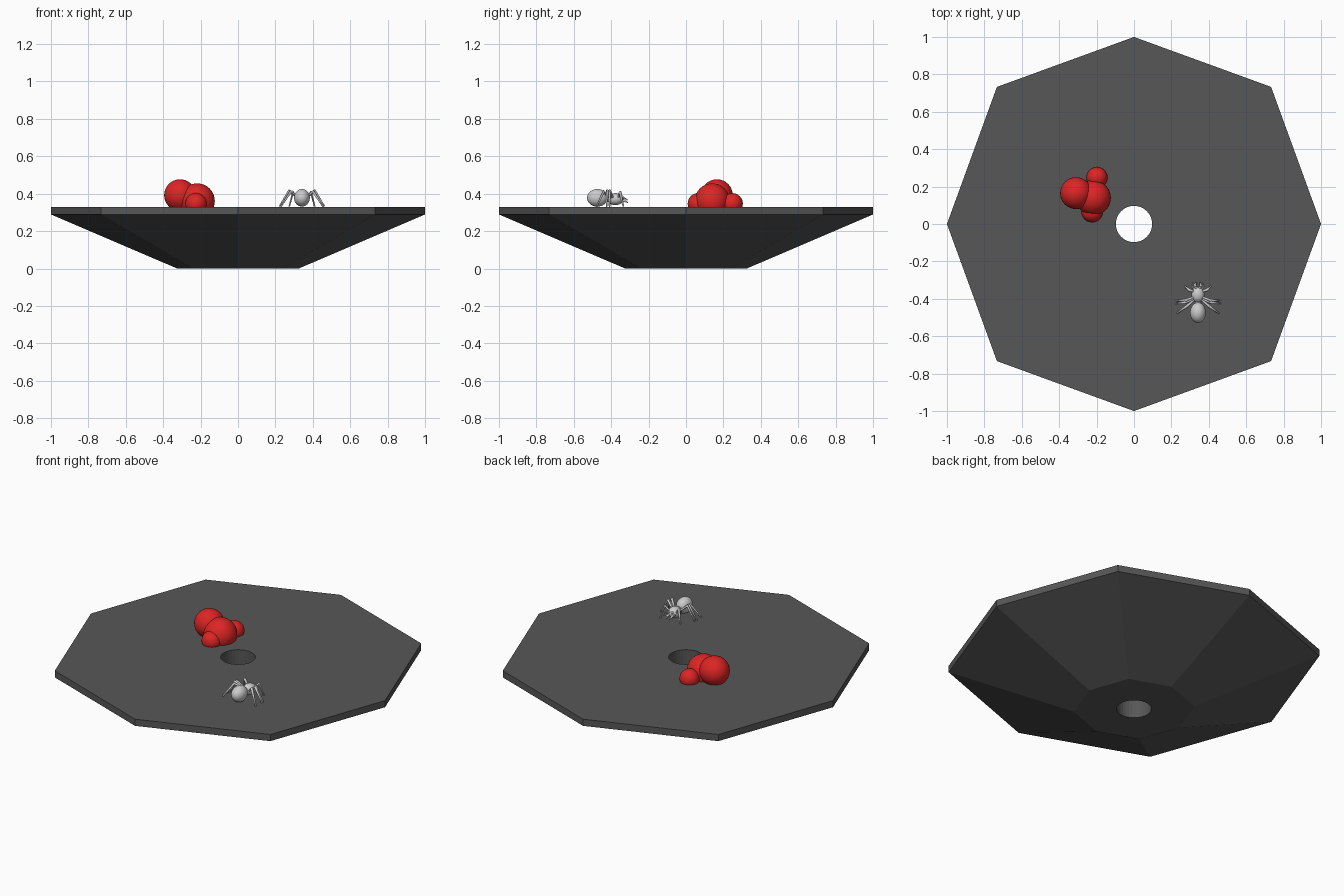
import bpy, bmesh, math
from mathutils import Vector

if "Cube" in bpy.data.objects:
    bpy.data.objects.remove(bpy.data.objects["Cube"])


def material(name, rgb):
    m = bpy.data.materials.new(name)
    m.diffuse_color = (*rgb, 1)
    m.use_nodes = True
    m.node_tree.nodes["Principled BSDF"].inputs["Base Color"].default_value = m.diffuse_color
    return m


charcoal = material("charcoal", (0.095, 0.095, 0.095))
red = material("red", (0.72, 0.018, 0.018))
pale_grey = material("pale grey", (0.6, 0.6, 0.6))


def finish(bm, name, mat, smooth):
    bmesh.ops.recalc_face_normals(bm, faces=bm.faces)
    me = bpy.data.meshes.new(name)
    bm.to_mesh(me)
    bm.free()
    me.materials.append(mat)
    for p in me.polygons:
        p.use_smooth = smooth
    ob = bpy.data.objects.new(name, me)
    bpy.context.collection.objects.link(ob)
    return ob


def ball(name, mat, centre, radii, seg=32):
    bm = bmesh.new()
    bmesh.ops.create_uvsphere(bm, u_segments=seg, v_segments=seg // 2, radius=1)
    bmesh.ops.scale(bm, vec=radii, verts=bm.verts)
    bmesh.ops.translate(bm, vec=centre, verts=bm.verts)
    return finish(bm, name, mat, True)


def tube(name, mat, points, radii):
    cu = bpy.data.curves.new(name, 'CURVE')
    cu.dimensions = '3D'
    cu.bevel_depth = 1.0
    cu.bevel_resolution = 2
    cu.use_fill_caps = True
    sp = cu.splines.new('POLY')
    sp.points.add(len(points) - 1)
    for pt, co, r in zip(sp.points, points, radii):
        pt.co = (*co, 1)
        pt.radius = r
    cu.materials.append(mat)
    ob = bpy.data.objects.new(name, cu)
    bpy.context.collection.objects.link(ob)


# Tapered octagonal slab with a round hole through the middle
STEPS = 4
corners = [Vector((1, 0)), Vector((0.733, 0.733)), Vector((0, 1)), Vector((-0.733, 0.733)),
           Vector((-1, 0)), Vector((-0.733, -0.733)), Vector((0, -1)), Vector((0.733, -0.733))]
octagon = [corners[i].lerp(corners[(i + 1) % 8], s / STEPS) for i in range(8) for s in range(STEPS)]
n = len(octagon)
circle = [Vector((math.cos(math.tau * i / n), math.sin(math.tau * i / n))) for i in range(n)]
bm = bmesh.new()
rings = [[bm.verts.new((p.x * s, p.y * s, z)) for p in shape] for shape, s, z in
         ((circle, 0.097, 0.33), (octagon, 1, 0.33), (octagon, 1, 0.289),
          (octagon, 0.325, 0), (circle, 0.097, 0))]
for k in range(5):
    a, b = rings[k], rings[(k + 1) % 5]
    for i in range(n):
        j = (i + 1) % n
        bm.faces.new((a[i], a[j], b[j], b[i]))
finish(bm, "octagonal_slab", charcoal, False)

# Cluster of red balls resting in the slab
for i, (c, r) in enumerate((((-0.310, 0.165, 0.392), 0.085), ((-0.218, 0.140, 0.361), 0.094),
                            ((-0.198, 0.248, 0.347), 0.056), ((-0.224, 0.066, 0.347), 0.057))):
    ball(f"red_ball_{i + 1}", red, c, (r, r, r))

# Spider body
X = 0.342
ball("spider_abdomen", pale_grey, (X, -0.474, 0.378), (0.042, 0.055, 0.047))
ball("spider_thorax", pale_grey, (X, -0.378, 0.371), (0.035, 0.043, 0.032))
tube("spider_waist", pale_grey, [(X, -0.44, 0.373), (X, -0.39, 0.371)], [0.016, 0.016])

# Spider legs, fangs, feelers and eyes, mirrored left and right
legs = [  # hip, knee, foot as (sideways, y, z)
    ((0.020, -0.362, 0.375), (0.048, -0.352, 0.408), (0.068, -0.335, 0.332)),
    ((0.020, -0.390, 0.375), (0.066, -0.408, 0.415), (0.115, -0.409, 0.332)),
    ((0.020, -0.400, 0.375), (0.070, -0.420, 0.415), (0.120, -0.425, 0.332)),
    ((0.020, -0.405, 0.375), (0.060, -0.440, 0.412), (0.112, -0.477, 0.332)),
]
for side, sx in (("left", -1), ("right", 1)):
    for i, leg in enumerate(legs):
        tube(f"spider_leg_{side}_{i + 1}", pale_grey,
             [(X + sx * p[0], p[1], p[2]) for p in leg], [0.006, 0.008, 0.004])
    tube(f"spider_fang_{side}", pale_grey,
         [(X + sx * 0.012, -0.345, 0.365), (X + sx * 0.016, -0.326, 0.362),
          (X + sx * 0.010, -0.311, 0.352)], [0.008, 0.007, 0.002])
    tube(f"spider_feeler_{side}", pale_grey,
         [(X + sx * 0.020, -0.350, 0.368), (X + sx * 0.034, -0.330, 0.378),
          (X + sx * 0.026, -0.312, 0.366)], [0.005, 0.004, 0.002])
    ball(f"spider_eye_{side}", pale_grey, (X + sx * 0.010, -0.340, 0.383), (0.007, 0.007, 0.007), 12)
